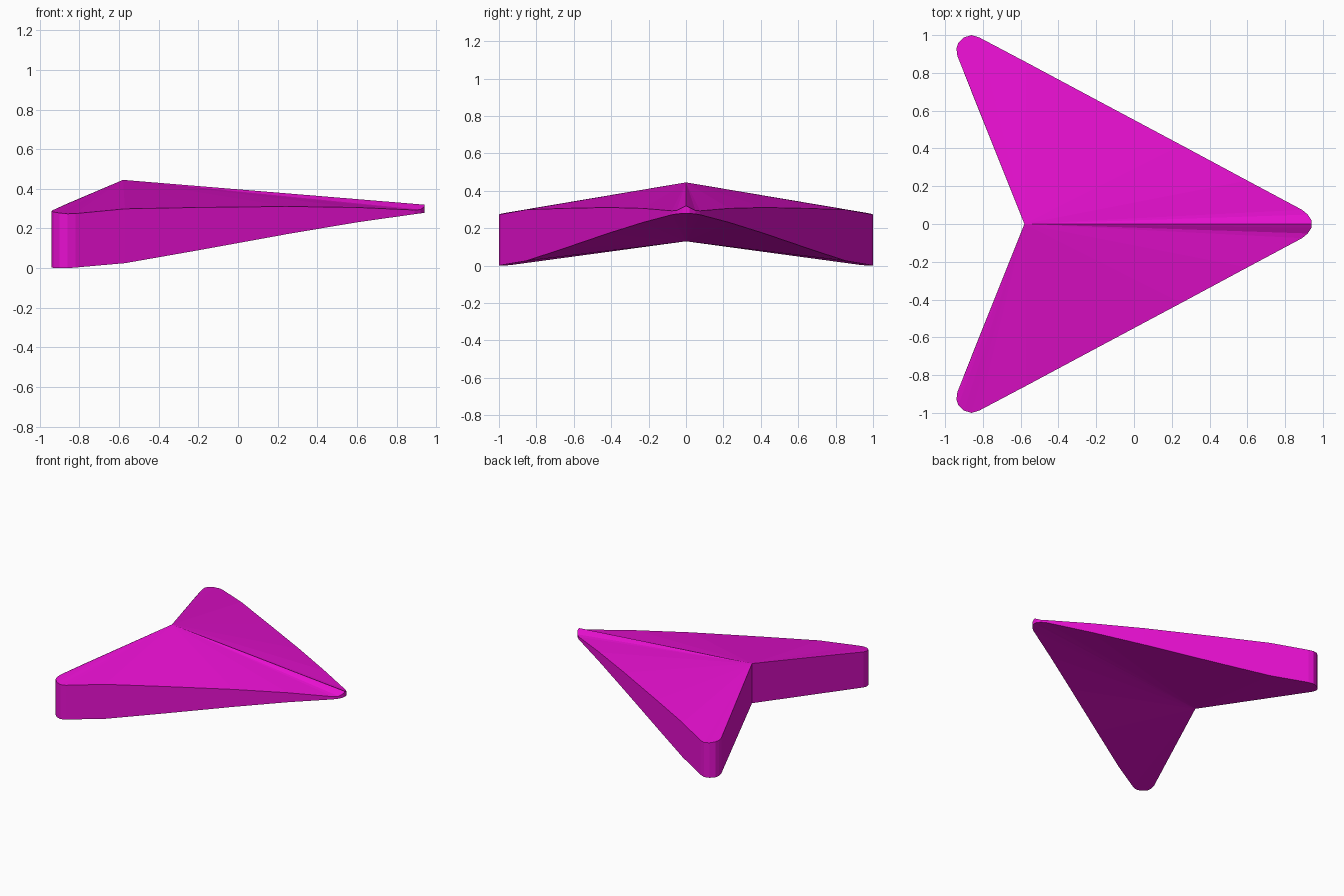
import bpy, bmesh

if "Cube" in bpy.data.objects:
    bpy.data.objects.remove(bpy.data.objects["Cube"])

# Half outline from notch round the wing tip to the nose: x, y, bottom z, top z
HALF = [
    (-0.58, 0.00, 0.13, 0.445),
    (-0.86, 0.70, 0.04, 0.326),
    (-0.935, 0.89, 0.01, 0.292),
    (-0.94, 0.93, 0.004, 0.287),
    (-0.93, 0.96, 0.001, 0.283),
    (-0.90, 0.988, 0.0, 0.278),
    (-0.86, 1.00, 0.0, 0.274),
    (-0.82, 0.988, 0.003, 0.275),
    (-0.57, 0.856, 0.025, 0.299),
    (-0.20, 0.658, 0.09, 0.306),
    (0.25, 0.418, 0.172, 0.311),
    (0.60, 0.23, 0.231, 0.306),
    (0.89, 0.075, 0.272, 0.293),
    (0.92, 0.05, 0.276, 0.295),
    (0.94, 0.02, 0.279, 0.31),
    (0.94, 0.00, 0.28, 0.32),
]

bm = bmesh.new()


def build_half(side):
    low = [bm.verts.new((x, side * y, b)) for x, y, b, t in HALF]
    high = [bm.verts.new((x, side * y, t)) for x, y, b, t in HALF]
    for i in range(len(HALF) - 1):
        # side wall
        bm.faces.new((low[i], low[i + 1], high[i + 1], high[i]))
        # upper and lower skins fan out from the notch
        if i:
            bm.faces.new((high[0], high[i], high[i + 1]))
            bm.faces.new((low[0], low[i + 1], low[i]))


# Two mirrored wings joined on the ridge
for s in (1, -1):
    build_half(s)
bmesh.ops.remove_doubles(bm, verts=bm.verts, dist=0.0005)
bmesh.ops.recalc_face_normals(bm, faces=bm.faces)

mesh = bpy.data.meshes.new("arrowhead")
bm.to_mesh(mesh)
bm.free()
arrow = bpy.data.objects.new("arrowhead", mesh)
bpy.context.collection.objects.link(arrow)

# Magenta finish
mat = bpy.data.materials.new("magenta")
mat.diffuse_color = (0.8, 0.005, 0.63, 1)
mat.use_nodes = True
mat.node_tree.nodes["Principled BSDF"].inputs["Base Color"].default_value = mat.diffuse_color
mesh.materials.append(mat)
